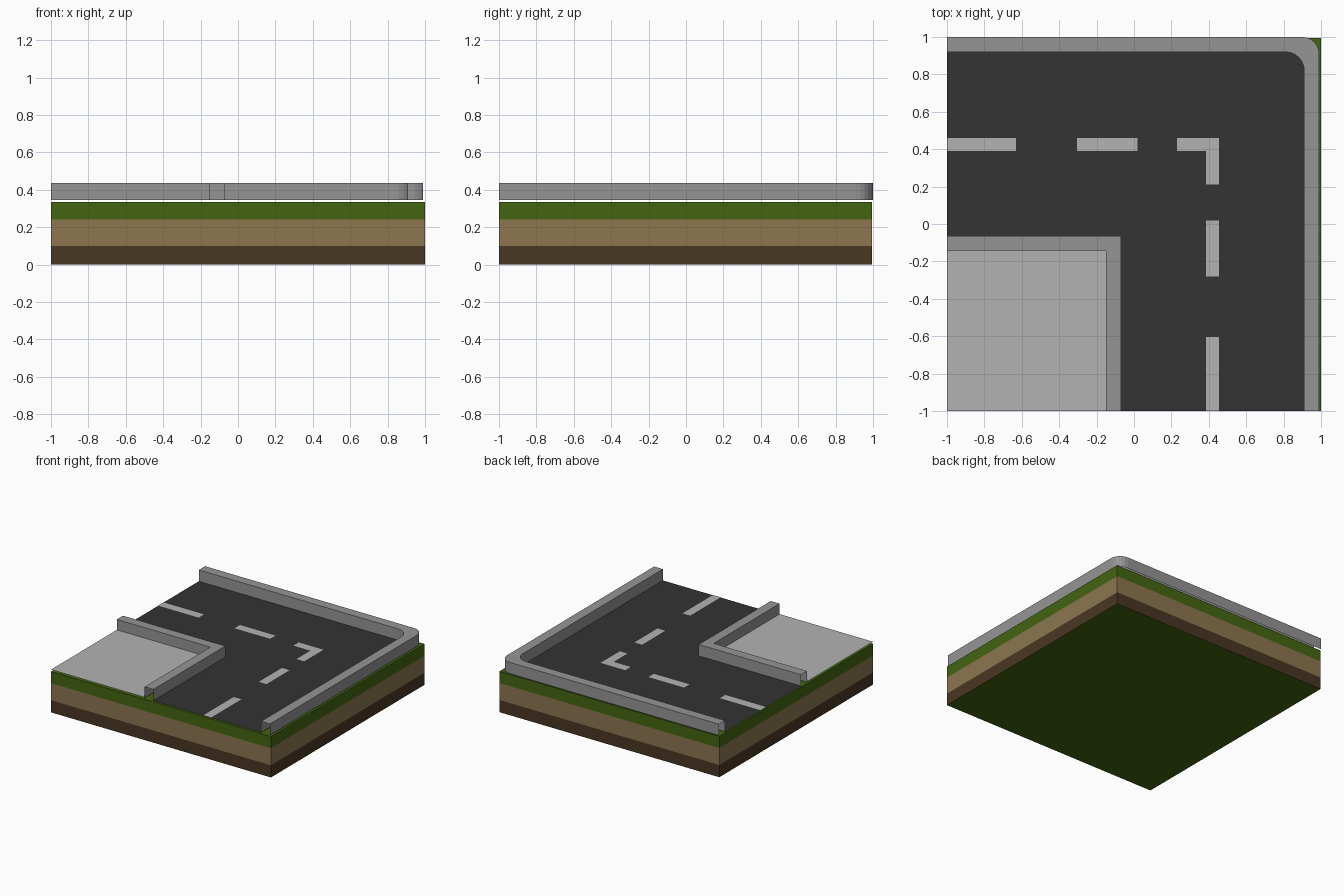
import bpy, math

if "Cube" in bpy.data.objects:
    bpy.data.objects.remove(bpy.data.objects["Cube"])


def material(name, r, g, b):
    m = bpy.data.materials.new(name)
    m.diffuse_color = (r, g, b, 1)
    m.use_nodes = True
    m.node_tree.nodes["Principled BSDF"].inputs["Base Color"].default_value = m.diffuse_color
    return m


GRASS = material("grass_green", .056, .13, .005)
SAND = material("soil_tan", .265, .183, .08)
EARTH = material("soil_brown", .066, .038, .016)
ASPHALT = material("asphalt", .033, .033, .033)
KERB = material("kerb_grey", .3, .3, .3)
PALE = material("pale_grey", .45, .45, .45)


def make(name, verts, faces, mats, indices=None):
    me = bpy.data.meshes.new(name)
    me.from_pydata(verts, [], faces)
    for m in mats:
        me.materials.append(m)
    if indices:
        for p, i in zip(me.polygons, indices):
            p.material_index = i
    ob = bpy.data.objects.new(name, me)
    bpy.context.collection.objects.link(ob)
    return ob


def sheet(name, outline, z, mat):
    """Flat upward-facing panel from a counter-clockwise outline."""
    return make(name, [(x, y, z) for x, y in outline], [range(len(outline))], [mat])


def rect(x0, x1, y0, y1):
    return [(x0, y0), (x1, y0), (x1, y1), (x0, y1)]


def kerb(name, left, right, z0, z1):
    """Open-ended channel: two walls and a top between matching paths."""
    verts, faces = [], []
    for (a, b), (c, d) in zip(left, right):
        verts += [(a, b, z0), (a, b, z1), (c, d, z1), (c, d, z0)]
    for s in range(len(left) - 1):
        for j in range(3):
            k = 4 * s + j
            faces.append((k, k + 1, k + 5, k + 4))
    return make(name, verts, faces, [KERB])


def corner_path(x, y, r, steps=6):
    """Path along the back edge, round the corner, then to the front."""
    arc = [(x - r + r * math.sin(t), y - r + r * math.cos(t))
           for t in (math.pi / 2 * i / steps for i in range(steps + 1))]
    return [(-1, y)] + arc + [(x, -1)]


# Layered ground block: one ring of side faces per soil layer
verts, faces, ids = [], [], []
for z in (0, .10, .24, .335):
    verts += [(x, y, z) for x, y in rect(-1, 1, -1, .995)]
for layer in range(3):
    for i in range(4):
        a, b = 4 * layer + i, 4 * layer + (i + 1) % 4
        faces.append((a, b, b + 4, a + 4))
        ids.append(layer)
faces += [(3, 2, 1, 0), (12, 13, 14, 15)]
ids += [2, 2]
make("ground_block", verts, faces, [EARTH, SAND, GRASS], ids)

# Kerbs: rounded outer bend and square inner bend
Z0, Z1 = .344, .437
outer_inside = corner_path(.91, .92, .10)
kerb("outer_kerb", corner_path(.99, 1.0, .09), outer_inside, Z0, Z1)
kerb("inner_kerb",
     [(-1, -.065), (-.07, -.065), (-.07, -1)],
     [(-1, -.145), (-.15, -.145), (-.15, -1)], Z0, Z1)

# Road surface following both kerbs
sheet("road", [(-1, -.065), (-.07, -.065), (-.07, -1)] + outer_inside[::-1], Z0, ASPHALT)

# Pavement in the inside corner
sheet("pavement", rect(-1, -.15, -1, -.145), .351, PALE)

# Dashed centre line
dashes = [(-1, -.63, .39, .46), (-.305, .02, .39, .46),
          (.385, .455, -.28, .02), (.385, .455, -1, -.605)]
for i, d in enumerate(dashes):
    sheet(f"lane_dash_{i + 1}", rect(*d), Z0 + .002, PALE)
sheet("lane_corner_mark",
      [(.23, .39), (.385, .39), (.385, .21), (.455, .21), (.455, .46), (.23, .46)],
      Z0 + .002, PALE)
